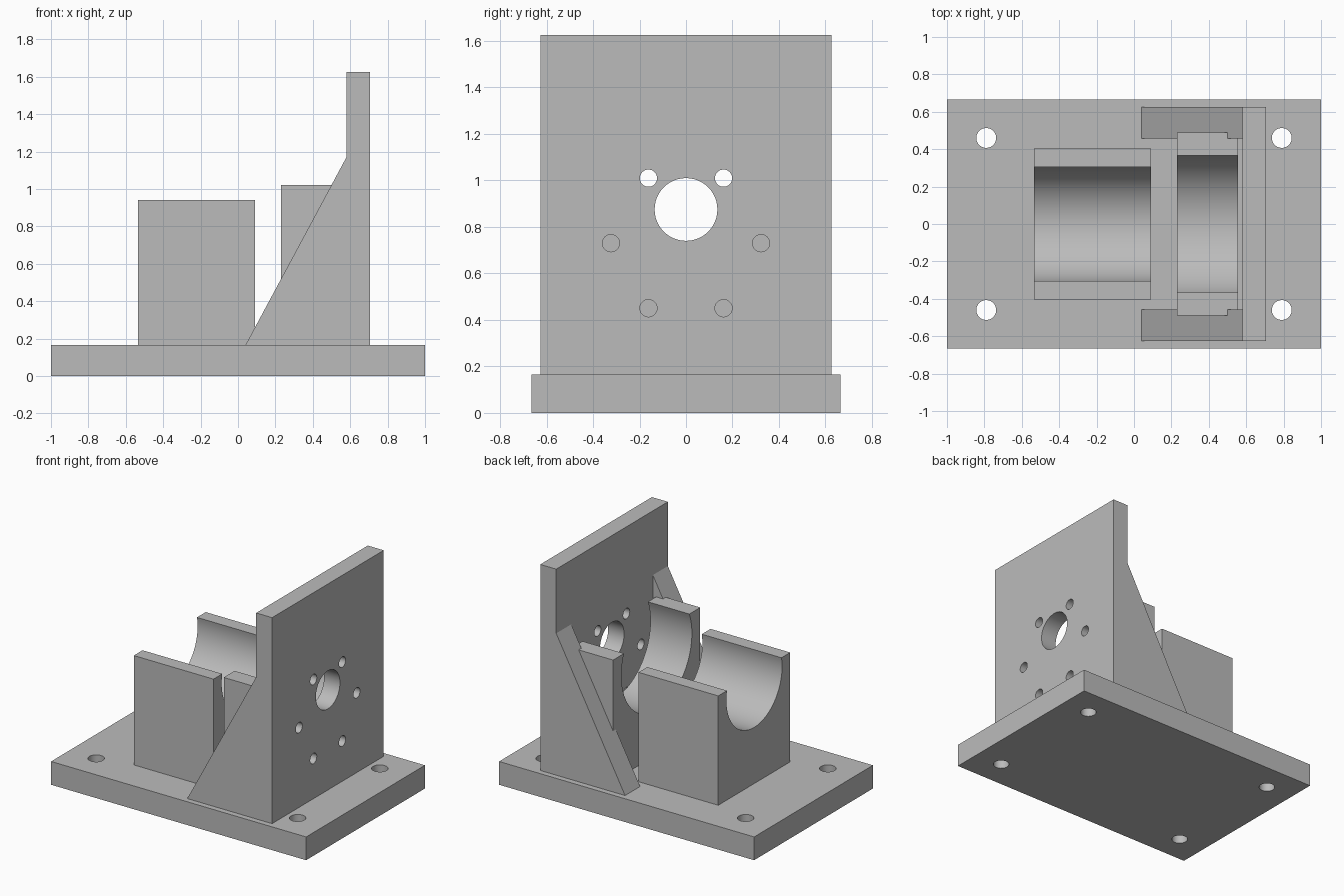
import bpy, bmesh
from math import pi, cos, sin, atan2, hypot, radians
from mathutils import Matrix, Vector

cube = bpy.data.objects.get("Cube")
if cube:
    bpy.data.objects.remove(cube, do_unlink=True)

GREY = (0.5, 0.5, 0.5, 1.0)
mat = bpy.data.materials.new("plain grey")
mat.use_nodes = True
mat.diffuse_color = GREY
mat.node_tree.nodes["Principled BSDF"].inputs["Base Color"].default_value = GREY

BASE_TOP = 0.165
BORE_Z = 0.875


def activate(ob):
    bpy.ops.object.select_all(action="DESELECT")
    ob.select_set(True)
    bpy.context.view_layer.objects.active = ob


def finish(name, bm):
    bmesh.ops.recalc_face_normals(bm, faces=bm.faces)
    mesh = bpy.data.meshes.new(name)
    bm.to_mesh(mesh)
    bm.free()
    ob = bpy.data.objects.new(name, mesh)
    bpy.context.collection.objects.link(ob)
    mesh.materials.append(mat)
    return ob


def prism(name, points, depth):
    """Extrude a closed outline of 3D points along the depth vector."""
    bm = bmesh.new()
    face = bm.faces.new([bm.verts.new(p) for p in points])
    extruded = bmesh.ops.extrude_face_region(bm, geom=[face])["geom"]
    moved = [v for v in extruded if isinstance(v, bmesh.types.BMVert)]
    bmesh.ops.translate(bm, verts=moved, vec=depth)
    return finish(name, bm)


def box(name, x0, x1, half_y, z0, z1):
    outline = [(x0, -half_y, z0), (x0, half_y, z0), (x0, half_y, z1), (x0, -half_y, z1)]
    return prism(name, outline, Vector((x1 - x0, 0, 0)))


def drill(ob, holes, axis):
    """Cut round holes, given as (centre, radius), through the part."""
    turn = Matrix.Rotation(pi / 2, 4, "Y") if axis == "X" else Matrix()
    bm = bmesh.new()
    for centre, radius in holes:
        bmesh.ops.create_cone(bm, cap_ends=True, segments=48, radius1=radius,
                              radius2=radius, depth=0.5,
                              matrix=Matrix.Translation(centre) @ turn)
    cutter = finish("hole_cutter", bm)
    cutter.hide_render = True
    mod = ob.modifiers.new("holes", "BOOLEAN")
    mod.operation, mod.solver, mod.object = "DIFFERENCE", "EXACT", cutter
    activate(ob)
    bpy.ops.object.modifier_apply(modifier=mod.name)
    bpy.data.objects.remove(cutter, do_unlink=True)
    bpy.ops.object.shade_smooth_by_angle(angle=radians(30))


def cradle(name, x0, x1, half_y, top, lip):
    """Block with a round trough, a little more than half a circle."""
    rise = top - BORE_Z
    radius = hypot(lip, rise)
    start = atan2(rise, lip)
    steps = 56
    outline = [(x0, -half_y, top), (x0, -half_y, BASE_TOP),
               (x0, half_y, BASE_TOP), (x0, half_y, top)]
    for i in range(steps + 1):
        a = start - (pi + 2 * start) * i / steps
        outline.append((x0, radius * cos(a), BORE_Z + radius * sin(a)))
    ob = prism(name, outline, Vector((x1 - x0, 0, 0)))
    activate(ob)
    bpy.ops.object.shade_smooth_by_angle(angle=radians(30))


# Base with a mounting hole in each corner
base = box("base_plate", -1, 1, 0.665, 0, BASE_TOP)
drill(base, [((sx * 0.79, sy * 0.46, 0.08), 0.053)
             for sx in (-1, 1) for sy in (-1, 1)], "Z")

# Upright plate with a shaft hole and a ring of six bolt holes
upright = box("upright_plate", 0.58, 0.705, 0.625, BASE_TOP, 1.625)
holes = [((0.64, 0, BORE_Z), 0.135)]
for k in range(6):
    a = k * pi / 3
    holes.append(((0.64, 0.323 * cos(a), 0.73 + 0.323 * sin(a)), 0.037))
drill(upright, holes, "X")

# Sloping ribs that brace the upright on both sides
for side, y in (("left", 0.457), ("right", -0.625)):
    prism(side + "_rib", [(0.04, y, BASE_TOP), (0.58, y, BASE_TOP), (0.58, y, 1.17)],
          Vector((0, 0.168, 0)))

# Two cradles in line with the shaft hole
cradle("long_cradle", -0.535, 0.09, 0.403, 0.94, 0.305)
cradle("short_cradle", 0.23, 0.555, 0.488, 1.022, 0.366)
